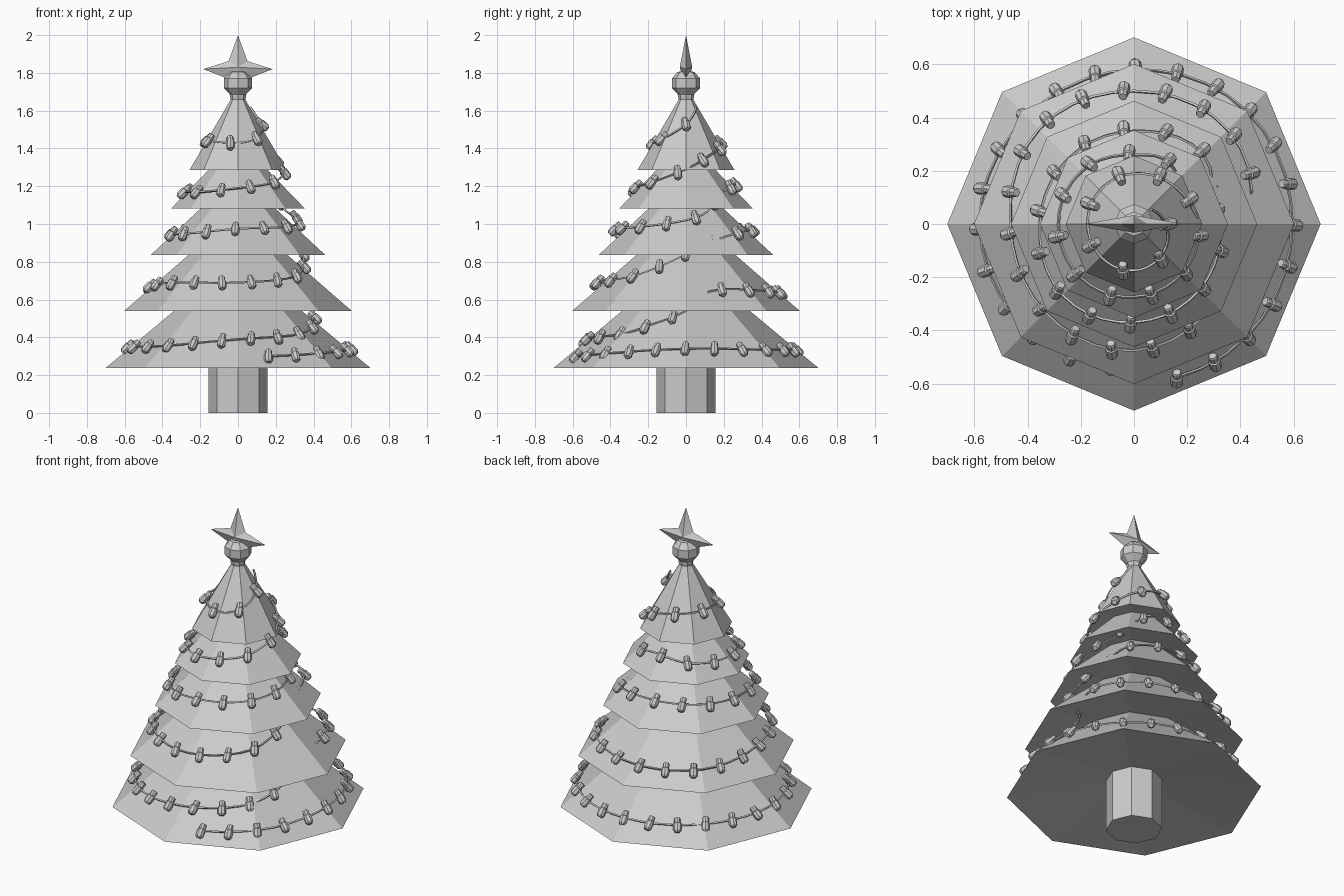
import bpy, bmesh, math, random
from mathutils import Vector, Matrix

if "Cube" in bpy.data.objects:
    bpy.data.objects.remove(bpy.data.objects["Cube"])

random.seed(4)


def add_lathe(bm, profile, sides, matrix=Matrix()):
    """Spin an (r, z) profile into flat sided rings; radius 0 makes a tip, open ends are capped."""
    rings = []
    for r, z in profile:
        n = 1 if r == 0 else sides
        rings.append([bm.verts.new(matrix @ Vector((r * math.cos(math.tau * i / sides),
                                                    r * math.sin(math.tau * i / sides), z)))
                      for i in range(n)])
    for a, b in zip(rings, rings[1:]):
        for i in range(sides):
            j = (i + 1) % sides
            if len(a) == 1:
                bm.faces.new((a[0], b[j], b[i]))
            elif len(b) == 1:
                bm.faces.new((a[i], a[j], b[0]))
            else:
                bm.faces.new((a[i], a[j], b[j], b[i]))
    if len(rings[0]) > 1:
        bm.faces.new(rings[0][::-1])
    if len(rings[-1]) > 1:
        bm.faces.new(rings[-1])


def finish(name, bm):
    bmesh.ops.recalc_face_normals(bm, faces=bm.faces[:])
    me = bpy.data.meshes.new(name)
    bm.to_mesh(me)
    bm.free()
    ob = bpy.data.objects.new(name, me)
    bpy.context.collection.objects.link(ob)
    return ob


def lathe(name, profile, sides=8):
    bm = bmesh.new()
    add_lathe(bm, profile, sides)
    return finish(name, bm)


# trunk, stepped foliage with hollowed undersides, and ball finial
lathe("trunk", [(0.156, 0), (0.156, 0.315)])
lathe("foliage", [(0, 0.33), (0.702, 0.237), (0.29, 0.58), (0.602, 0.54), (0.225, 0.868),
                  (0.463, 0.835), (0.17, 1.108), (0.353, 1.083), (0.143, 1.30),
                  (0.257, 1.285), (0.035, 1.665)])
lathe("finial_ball", [(0.035, 1.64), (0.042, 1.675), (0.042, 1.685), (0.075, 1.72),
                      (0.075, 1.77), (0.045, 1.805), (0, 1.812)])

# four pointed star with a ridge front and back
bm = bmesh.new()
outline = [(0, 2.0), (0.05, 1.862), (0.184, 1.82), (0.055, 1.77),
           (0, 1.70), (-0.055, 1.77), (-0.184, 1.82), (-0.05, 1.862)]
rim = [bm.verts.new((x, 0, z)) for x, z in outline]
for y in (-0.033, 0.033):
    tip = bm.verts.new((0, y, 1.83))
    for i in range(8):
        bm.faces.new((rim[i], rim[(i + 1) % 8], tip))
finish("star", bm)

# light string path: (degrees, radius, height), winding up the tree
way = [(-75, .60, .30), (-45, .60, .315), (0, .595, .34), (45, .60, .335), (90, .58, .335),
       (135, .57, .338), (180, .58, .35), (225, .56, .355), (270, .53, .39),
       (315, .47, .42), (340, .43, .48), (360, .40, .54),
       (376, .46, .645), (405, .50, .65), (450, .50, .635), (495, .505, .64), (540, .465, .67),
       (585, .47, .69), (630, .475, .69), (675, .42, .72), (700, .37, .78), (720, .34, .84),
       (740, .32, .89), (765, .37, .95), (810, .35, .97), (900, .355, .95),
       (945, .38, .95), (990, .37, .975), (1035, .35, .985), (1080, .32, 1.02),
       (1105, .28, 1.07), (1120, .24, 1.14), (1145, .27, 1.20), (1170, .26, 1.21),
       (1215, .28, 1.18), (1305, .285, 1.17), (1350, .275, 1.19), (1395, .26, 1.22),
       (1440, .24, 1.29), (1480, .21, 1.37), (1530, .19, 1.425), (1620, .175, 1.445),
       (1710, .175, 1.43), (1755, .155, 1.46), (1800, .12, 1.53), (1840, .085, 1.62)]


def slope(i, k):
    a, b = way[max(i - 1, 0)], way[min(i + 1, len(way) - 1)]
    return (b[k] - a[k]) / (b[0] - a[0])


path = []
for i in range(len(way) - 1):
    d = way[i + 1][0] - way[i][0]
    n = max(2, round(d / 9))
    for s in range(n + (i == len(way) - 2)):
        t = s / n
        h = (2*t**3 - 3*t**2 + 1, t**3 - 2*t**2 + t, 3*t**2 - 2*t**3, t**3 - t**2)
        r, z = (h[0] * way[i][k] + h[1] * d * slope(i, k)
                + h[2] * way[i + 1][k] + h[3] * d * slope(i + 1, k) for k in (1, 2))
        a = math.radians(way[i][0] + d * t)
        path.append(Vector((r * math.cos(a), r * math.sin(a), z)))

cu = bpy.data.curves.new("light_string", 'CURVE')
cu.dimensions = '3D'
cu.bevel_depth = 0.006
cu.bevel_resolution = 0
cu.use_fill_caps = True
sp = cu.splines.new('POLY')
sp.points.add(len(path) - 1)
for p, v in zip(sp.points, path):
    p.co = (*v, 1)
sp.use_smooth = False
bpy.context.collection.objects.link(bpy.data.objects.new("light_string", cu))

# small bulbs, evenly spaced and lying down the slope
bulb = [(0.015, -0.04), (0.018, -0.034), (0.018, -0.012), (0.023, -0.008),
        (0.023, 0.03), (0.014, 0.042)]
bm = bmesh.new()
step, travelled = 0.155, 0.15
for a, b in zip(path, path[1:]):
    seg = (b - a).length
    travelled += seg
    if travelled >= step:
        travelled -= step
        p = b.lerp(a, travelled / seg)
        out = Vector((p.x, p.y, 0)).normalized()
        side = Vector((-out.y, out.x, 0))
        axis = (out * random.uniform(0.5, 0.8) - Vector((0, 0, 0.75))
                + side * random.uniform(-0.2, 0.2))
        m = Matrix.Translation(p + out * 0.004) @ axis.to_track_quat('Z', 'Y').to_matrix().to_4x4()
        add_lathe(bm, bulb, 8, m)
finish("bulbs", bm)
